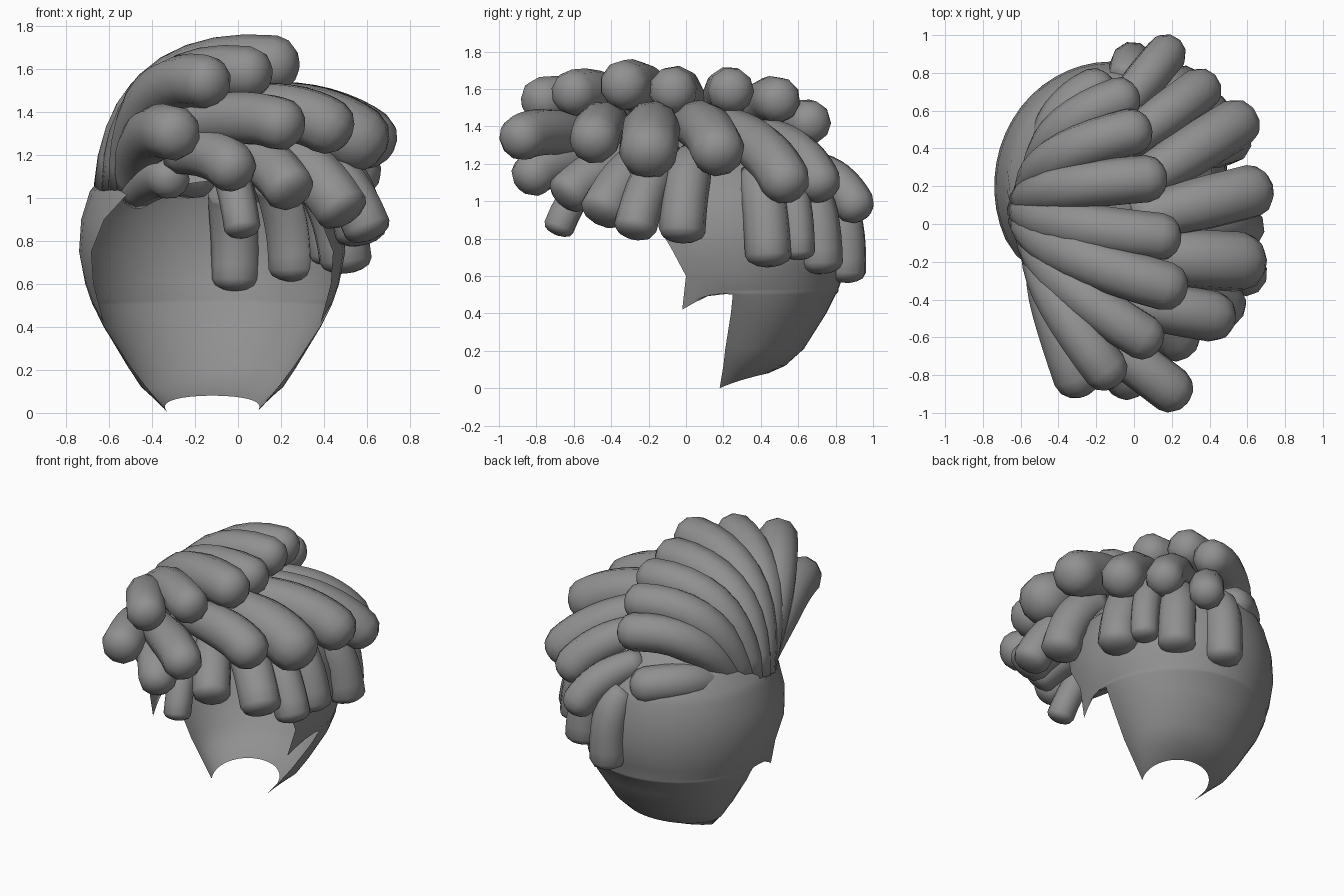
import bpy, bmesh, math
from mathutils import Vector

cube = bpy.data.objects.get("Cube")
if cube:
    bpy.data.objects.remove(cube, do_unlink=True)

# Single flat grey
grey = bpy.data.materials.new("hair grey")
grey.use_nodes = True
colour = (0.28, 0.28, 0.28, 1)
grey.diffuse_color = colour
grey.node_tree.nodes["Principled BSDF"].inputs["Base Color"].default_value = colour


def finish(bm, name):
    bmesh.ops.remove_doubles(bm, verts=bm.verts, dist=0.001)
    bmesh.ops.recalc_face_normals(bm, faces=bm.faces)
    for face in bm.faces:
        face.smooth = True
    mesh = bpy.data.meshes.new(name)
    bm.to_mesh(mesh)
    bm.free()
    mesh.materials.append(grey)
    obj = bpy.data.objects.new(name, mesh)
    bpy.context.collection.objects.link(obj)
    return obj


def bridge(bm, a, b, closed):
    n = len(a)
    for i in range(n if closed else n - 1):
        j = (i + 1) % n
        bm.faces.new((a[i], a[j], b[j], b[i]))


def lock(name, start, control, end, radius, root, dome):
    """Rounded strand along a bent path, slimmer at its root."""
    start, control, end = Vector(start), Vector(control), Vector(end)
    steps, sides = 9, 10
    stations = []
    for k in range(steps + 1):
        t = k / steps
        point = start * (1 - t) ** 2 + control * 2 * t * (1 - t) + end * t * t
        tangent = ((control - start) * (1 - t) + (end - control) * t).normalized()
        swell = root + (1 - root) * math.sin(min(t * 1.8, 1) * math.pi / 2)
        stations.append((point, tangent, radius * swell))
    # Domed tip
    for angle in (30, 55, 75):
        a = math.radians(angle)
        stations.append((end + tangent * radius * dome * math.sin(a), tangent, radius * math.cos(a)))
    bm = bmesh.new()
    rings = []
    side = tangent.orthogonal()
    for point, direction, r in stations:
        side = (side - direction * side.dot(direction)).normalized()
        up = direction.cross(side)
        turns = [2 * math.pi * i / sides for i in range(sides)]
        rings.append([bm.verts.new(point + (side * math.cos(a) + up * math.sin(a)) * r) for a in turns])
    for a, b in zip(rings, rings[1:]):
        bridge(bm, a, b, True)
    bm.faces.new(rings[0])
    bm.faces.new(rings[-1])
    return finish(bm, name)


def toward(a, b, fx, fy, z):
    return (a[0] + (b[0] - a[0]) * fx, a[1] + (b[1] - a[1]) * fy, z)


# Scalp shell: height, half width, half depth, centre y, front edge y, droop at the edge
CX = -0.12
rows = [
    (0.0, 0.22, 0.19, 0.25, 0.18, 0), (0.12, 0.33, 0.24, 0.29, 0.2, 0),
    (0.21, 0.39, 0.33, 0.3, 0.21, 0), (0.4, 0.505, 0.45, 0.3, 0.24, 0),
    (0.5, 0.555, 0.54, 0.26, 0.25, 0), (0.51, 0.56, 0.56, 0.25, 0.15, 0),
    (0.52, 0.56, 0.57, 0.245, 0.05, 0.06), (0.53, 0.565, 0.575, 0.24, -0.02, 0.11),
    (0.6, 0.59, 0.62, 0.22, 0.0, 0), (0.75, 0.62, 0.66, 0.2, -0.08, 0),
    (0.9, 0.61, 0.65, 0.2, -0.17, 0), (1.03, 0.57, 0.62, 0.2, -0.26, 0),
    (1.08, 0.54, 0.6, 0.2, -1, 0), (1.25, 0.4, 0.45, 0.2, -1, 0),
    (1.34, 0.22, 0.26, 0.2, -1, 0), (1.37, 0.01, 0.01, 0.2, -1, 0),
]
bm = bmesh.new()
shell = []
columns = 32
for index, (z, width, depth, cy, edge, droop) in enumerate(rows):
    reach = math.acos(max(-1, min(1, (edge - cy) / depth)))
    ring = []
    for i in range(columns + 1):
        u = 2 * i / columns - 1
        a = u * reach
        h = z - droop * abs(u) ** 12
        if index == 0:
            h += 0.08 * (1 - u * u)          # nape arch
        ring.append(bm.verts.new((CX + width * math.sin(a), cy + depth * math.cos(a), h)))
    shell.append(ring)
for a, b in zip(shell, shell[1:]):
    bridge(bm, a, b, False)
finish(bm, "scalp_shell")

# Upper locks fan out from the parting, front to back
upper = [
    (-0.3, -0.81, 1.3, 0.13), (-0.15, -0.77, 1.54, 0.125), (0.05, -0.6, 1.58, 0.125),
    (0.17, -0.33, 1.62, 0.135), (0.14, -0.07, 1.59, 0.13), (0.07, 0.24, 1.59, 0.125),
    (-0.01, 0.49, 1.54, 0.125), (-0.07, 0.66, 1.42, 0.12), (-0.2, 0.71, 1.11, 0.12),
]
for i, (x, y, z, r) in enumerate(upper):
    f = i / (len(upper) - 1)
    start = (-0.48 - 0.11 * math.sin(f * math.pi), -0.13 + 0.41 * f, 1.03 + 0.03 * f)
    control = toward(start, (x, y), 0.14, 0.35 + 0.4 * f, z + 0.06)
    lock(f"upper_lock_{i + 1}", start, control, (x, y, z), r, 0.65, 0.85)

# Middle locks emerge below the upper fan: start, then end and radius
middle = [
    ((-0.48, -0.15, 1.02), (-0.32, -0.48, 1.09, 0.1)),
    ((-0.28, -0.5, 1.2), (-0.03, -0.82, 1.14, 0.12)),
    ((-0.3, -0.5, 1.33), (0.2, -0.88, 1.34, 0.125)),
    ((-0.1, -0.4, 1.4), (0.42, -0.49, 1.33, 0.135)),
    ((0.0, -0.17, 1.4), (0.56, -0.2, 1.27, 0.16)),
    ((0.0, 0.02, 1.42), (0.61, 0.17, 1.27, 0.145)),
    ((0.0, 0.2, 1.4), (0.54, 0.53, 1.11, 0.135)),
    ((-0.05, 0.42, 1.35), (0.35, 0.71, 1.1, 0.12)),
    ((-0.08, 0.6, 1.2), (0.17, 0.9, 0.98, 0.11)),
]
for i, (start, (x, y, z, r)) in enumerate(middle):
    control = toward(start, (x, y), 0.7, 0.7, z + 0.45 * (start[2] - z) + 0.07)
    lock(f"middle_lock_{i + 1}", start, control, (x, y, z), r, 0.8, 0.85)

# Lower locks hang around the head: end, radius, root distance from the hub
lower = [
    (0.02, -0.68, 0.86, 0.085, 0.6),
    (0.24, -0.63, 1.04, 0.12, 0.5), (0.48, -0.44, 0.95, 0.13, 0.5),
    (0.6, -0.27, 0.86, 0.115, 0.6), (0.57, -0.02, 0.84, 0.125, 0.7),
    (0.5, 0.44, 0.71, 0.125, 0.75), (0.42, 0.6, 0.73, 0.09, 0.8),
    (0.26, 0.72, 0.67, 0.12, 0.8), (-0.01, 0.85, 0.62, 0.115, 0.85),
]
hub = (-0.3, 0.2)
for i, (x, y, z, r, f) in enumerate(lower):
    g = 0.45 + 0.67 * f
    lock(f"lower_lock_{i + 1}", toward(hub, (x, y), f, f, min(z + 0.43, 1.22)),
         toward(hub, (x, y), g, g, min(z + 0.33, 1.22)), (x, y, z), r, 0.8, 0.5)
